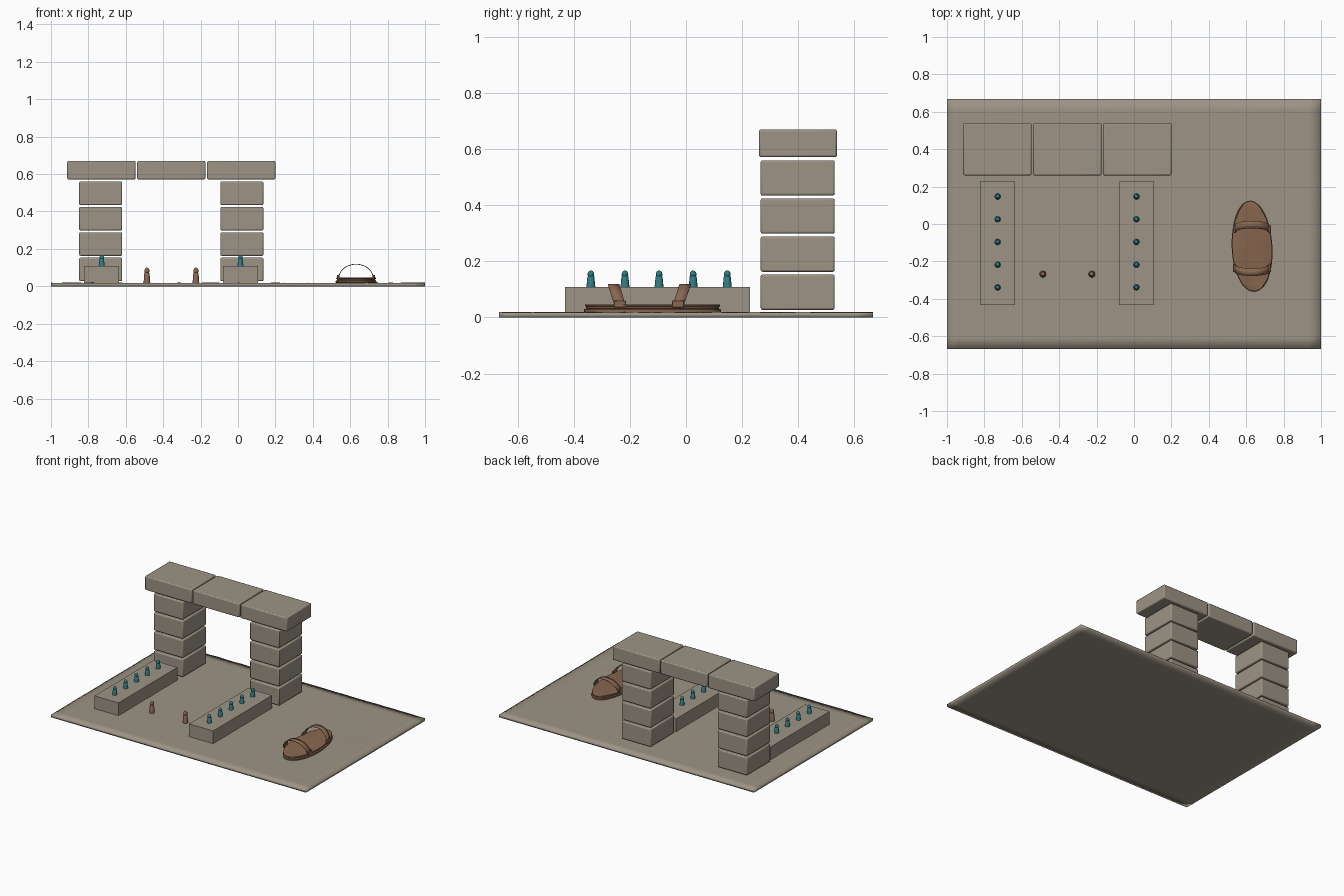
import bpy, bmesh, math, random

random.seed(4)
if "Cube" in bpy.data.objects:
    bpy.data.objects.remove(bpy.data.objects["Cube"], do_unlink=True)


def material(name, rgb):
    m = bpy.data.materials.new(name)
    m.use_nodes = True
    m.diffuse_color = (*rgb, 1)
    m.node_tree.nodes["Principled BSDF"].inputs["Base Color"].default_value = (*rgb, 1)
    return m


STONE = material("warm_grey_stone", (0.34, 0.295, 0.235))
LEATHER = material("brown_leather", (0.25, 0.135, 0.08))
TEAL = material("teal", (0.03, 0.2, 0.23))
parts = []


def add(name, bm, mat):
    bmesh.ops.recalc_face_normals(bm, faces=bm.faces)
    mesh = bpy.data.meshes.new(name)
    bm.to_mesh(mesh)
    bm.free()
    mesh.materials.append(mat)
    ob = bpy.data.objects.new(name, mesh)
    bpy.context.collection.objects.link(ob)
    parts.append(ob)
    return ob


def box(name, x, y, z, mat, bevel=0):
    """Box from (min, max) ranges."""
    bm = bmesh.new()
    bmesh.ops.create_cube(bm, size=1)
    for v in bm.verts:
        v.co = [lo + (c + 0.5) * (hi - lo) for c, (lo, hi) in zip(v.co, (x, y, z))]
    ob = add(name, bm, mat)
    if bevel:
        mod = ob.modifiers.new("soft_edges", "BEVEL")
        mod.width = bevel
        mod.segments = 2
    return ob


def loft(name, rings, mat):
    """Skin a stack of equal-length rings and cap both ends."""
    bm = bmesh.new()
    loops = [[bm.verts.new(p) for p in ring] for ring in rings]
    for a, b in zip(loops, loops[1:]):
        for i in range(len(a)):
            j = (i + 1) % len(a)
            bm.faces.new((a[i], a[j], b[j], b[i]))
    bm.faces.new(loops[0][::-1])
    bm.faces.new(loops[-1])
    return add(name, bm, mat)


def peg(name, x, y, z, radius, height, mat):
    profile = [(1, 0), (0.78, 0.62), (0.64, 0.68), (0.74, 0.73),
               (0.7, 0.86), (0.45, 0.96), (0.15, 1)]
    angles = [2 * math.pi * i / 16 for i in range(16)]
    loft(name, [[(x + r * radius * math.cos(a), y + r * radius * math.sin(a), z + h * height)
                 for a in angles] for r, h in profile], mat)


# Gently uneven ground slab with soft rims
bm = bmesh.new()
bmesh.ops.create_grid(bm, x_segments=32, y_segments=22, size=1)
for v in bm.verts:
    v.co.y *= 0.667
extra = bmesh.ops.extrude_face_region(bm, geom=bm.faces[:])
for v in extra["geom"]:
    if isinstance(v, bmesh.types.BMVert):
        v.co.z = 0.018 + random.uniform(-0.001, 0.001)
ground = add("ground_slab", bm, STONE)
ground.data.shade_smooth()
parts.remove(ground)

# Gateway pillars of stacked blocks
for side, x in (("right", -0.734), ("left", 0.021)):
    for i in range(4):
        z = 0.027 + i * 0.1357
        box(f"{side}_pillar_block_{i + 1}", (x - 0.115, x + 0.115), (0.266, 0.53),
            (z, z + 0.126), STONE, 0.007)

# Lintel blocks across the pillars
for i in range(3):
    x = -0.913 + i * 0.374
    box(f"lintel_block_{i + 1}", (x, x + 0.365), (0.26, 0.538), (0.571, 0.67), STONE, 0.007)

# Low plinths, each with a row of teal pegs
for side, x in (("right", -0.729), ("left", 0.013)):
    box(f"{side}_plinth", (x - 0.094, x + 0.094), (-0.432, 0.228), (0.015, 0.109), STONE)
    for i in range(5):
        peg(f"{side}_teal_peg_{i + 1}", x, -0.339 + i * 0.1215, 0.108, 0.016, 0.059, TEAL)

# Pair of brown pegs between the plinths
for side, x in (("right", -0.487), ("left", -0.225)):
    peg(f"{side}_brown_peg", x, -0.268, 0.017, 0.018, 0.083, LEATHER)

# Sandal sole in three stepped layers
CX, CY = 0.631, -0.119


def outline(inset, z):
    ring = []
    for i in range(48):
        a = 2 * math.pi * i / 48
        s, c = math.sin(a), math.cos(a)
        ring.append((CX + (0.109 - inset) * c * (1 - 0.04 * s) - 0.01 * s,
                     CY + (0.244 - inset) * s, z))
    return ring


for name, inset, low, high in (("sole_bottom", 0, 0.018, 0.030),
                               ("sole_middle", 0.007, 0.030, 0.039),
                               ("sole_top", 0.003, 0.039, 0.047)):
    loft(name, [outline(inset + 0.003, low), outline(inset, low + 0.002),
                outline(inset, high - 0.002), outline(inset + 0.003, high)], LEATHER)

# Two arched straps leaning away from each other, with end tabs
for name, y, lean in (("back", -0.028, 0.025), ("front", -0.235, -0.023)):
    bm = bmesh.new()
    rows = []
    for i in range(21):
        a = math.pi * i / 20
        rows.append([bm.verts.new((CX + 0.092 * math.cos(a), y + lean * math.sin(a) + d,
                                   0.043 + 0.075 * math.sin(a))) for d in (-0.02, 0.02)])
    for p, q in zip(rows, rows[1:]):
        bm.faces.new((p[0], p[1], q[1], q[0]))
    strap = add(f"{name}_strap", bm, LEATHER)
    thick = strap.modifiers.new("thickness", "SOLIDIFY")
    thick.thickness = 0.004
    thick.offset = 0
    for side, s in (("right", -1), ("left", 1)):
        x = CX + s * 0.095
        box(f"{name}_strap_{side}_tab", (x - 0.006, x + 0.006), (y - 0.021, y + 0.021),
            (0.036, 0.06), LEATHER, 0.002)

# Smooth the rounded parts, keep hard edges crisp
bpy.ops.object.select_all(action="DESELECT")
for ob in parts:
    ob.select_set(True)
bpy.context.view_layer.objects.active = parts[0]
bpy.ops.object.shade_smooth_by_angle(angle=math.radians(35))
